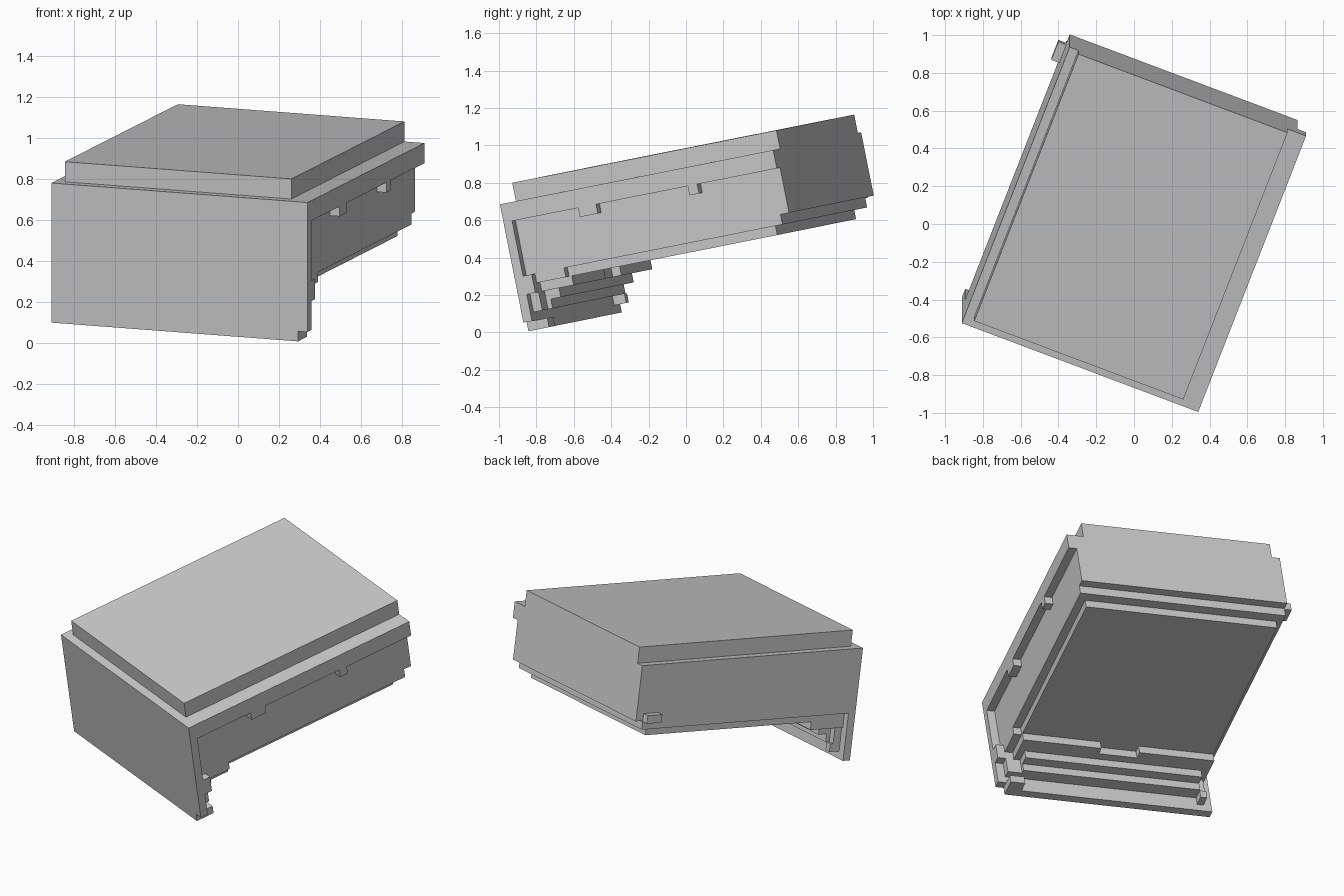
import bpy
from mathutils import Matrix

if "Cube" in bpy.data.objects:
    bpy.data.objects.remove(bpy.data.objects["Cube"])

# Tilted frame: u runs across the front, v runs to the back, w points out of the top.
U = (0.934, -0.351, -0.071)
V = (0.358, 0.916, 0.182)
W = (0.0, -0.195, 0.981)
ORIGIN = (0.34, -0.995, 0.685)  # front right corner of the housing top
FRAME = Matrix([(U[i], V[i], W[i], ORIGIN[i]) for i in range(3)] + [(0, 0, 0, 1)])

CORNERS = [(x, y, z) for x in (0, 1) for y in (0, 1) for z in (0, 1)]
FACES = [(0, 1, 3, 2), (4, 6, 7, 5), (0, 4, 5, 1), (2, 3, 7, 6), (0, 2, 6, 4), (1, 5, 7, 3)]


def box(name, x, y, z):
    """Box given by its (low, high) range on each axis of the tilted frame."""
    mesh = bpy.data.meshes.new(name)
    mesh.from_pydata([FRAME @ Matrix.Translation((x[a], y[b], z[c])).translation
                      for a, b, c in CORNERS], [], FACES)
    obj = bpy.data.objects.new(name, mesh)
    bpy.context.collection.objects.link(obj)
    return obj


LEFT, BACK = -1.34, 1.595

# Top slab and stepped housing
box("top_slab", (-1.29, -0.105), (0.053, BACK), (0, 0.10))
box("housing", (LEFT, -0.05), (0.05, BACK), (-0.345, 0))
box("side_lip", (-0.05, 0), (0.05, BACK), (-0.10, 0))
box("lower_step", (LEFT, -0.05), (0.05, 1.545), (-0.40, -0.345))
box("bottom_panel", (-1.30, -0.10), (0.05, 1.485), (-0.45, -0.40))

# Front plate with a notched lower right corner
box("front_plate", (LEFT, 0), (0, 0.05), (-0.645, 0))
box("front_plate_foot", (LEFT, -0.05), (0, 0.05), (-0.695, -0.645))

# Small lugs under the side lip and at the back left
for i, (y0, y1) in enumerate([(0.435, 0.54), (1.075, 1.13)]):
    box(f"lip_lug_{i + 1}", (-0.05, 0), (y0, y1), (-0.15, -0.10))
box("rear_lug", (-1.385, LEFT), (1.44, 1.545), (-0.35, -0.30))

# Ledge behind the plate, with a recess in the middle
box("ledge", (-1.30, -0.10), (0.05, 0.235), (-0.50, -0.45))
for side, x in (("right", (-0.59, -0.10)), ("left", (-1.30, -0.83))):
    box(f"ledge_{side}", x, (0.235, 0.285), (-0.50, -0.45))

# Stair steps between ledge and plate
for i, y in enumerate((0.185, 0.126)):
    z = -0.50 - 0.05 * i
    box(f"stair_{i + 1}", (-1.25, -0.14), (0.05, y), (z - 0.05, z))

# End posts, hinge block and foot tabs
box("right_post", (-0.14, -0.05), (0.05, 0.10), (-0.60, -0.45))
box("left_post", (-1.29, -1.25), (0.05, 0.10), (-0.65, -0.50))
box("hinge_block", (-0.05, 0), (0.05, 0.10), (-0.50, -0.40))
box("hinge_rail", (-0.10, -0.05), (0.05, 0.27), (-0.45, -0.40))
box("right_foot_tab", (-0.14, -0.05), (0.05, 0.12), (-0.695, -0.645))
box("left_foot_tab", (-1.29, -1.25), (0.05, 0.12), (-0.65, -0.60))
